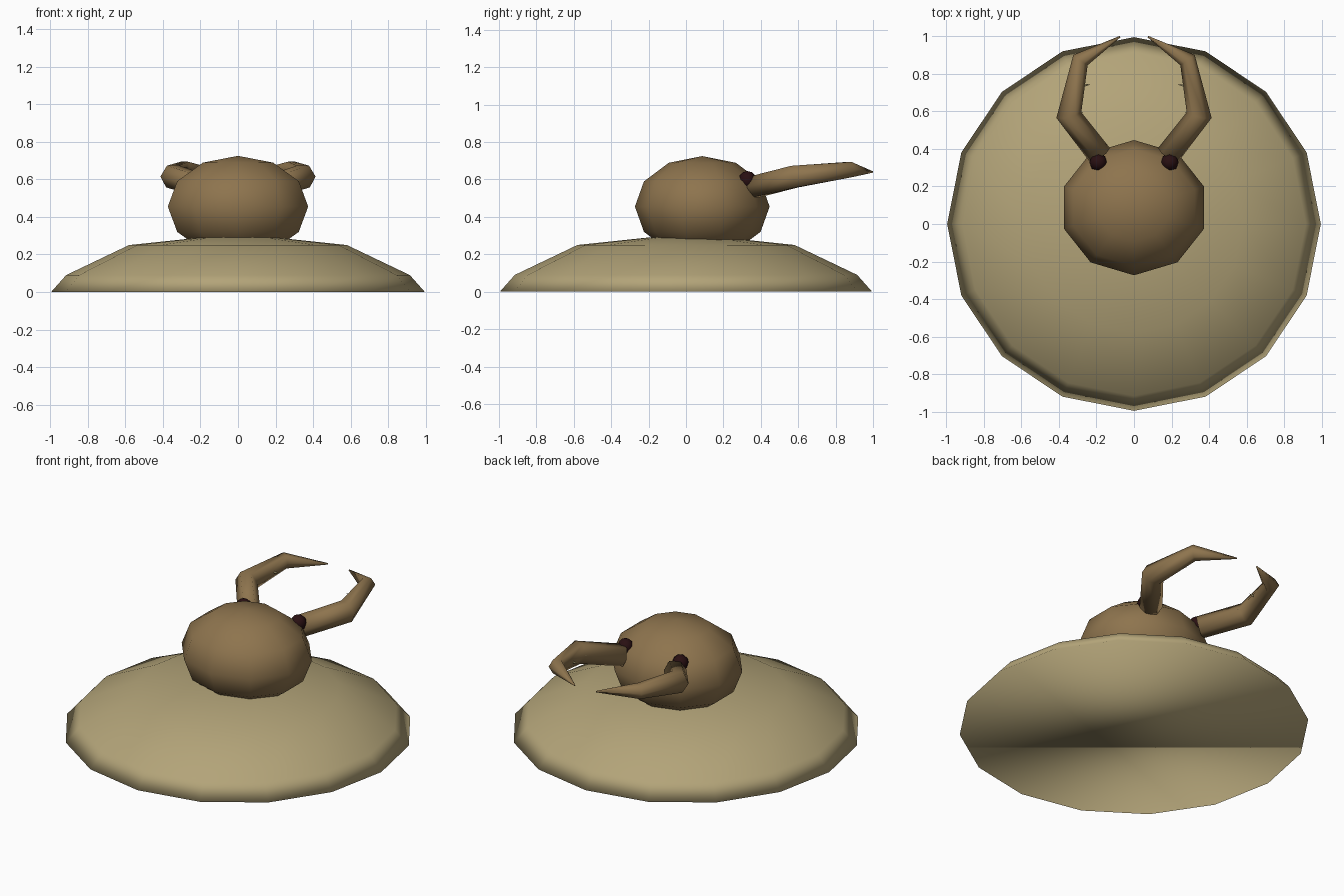
import bpy, bmesh, math
from mathutils import Vector, Matrix

if "Cube" in bpy.data.objects:
    bpy.data.objects.remove(bpy.data.objects["Cube"])


def material(name, rgb):
    m = bpy.data.materials.new(name)
    m.diffuse_color = (*rgb, 1)
    m.use_nodes = True
    m.node_tree.nodes["Principled BSDF"].inputs["Base Color"].default_value = m.diffuse_color
    return m


TAN = material("sand_tan", (0.45, 0.37, 0.19))
BROWN = material("shell_brown", (0.27, 0.175, 0.076))
DARK = material("eye_dark_red", (0.022, 0.005, 0.006))


def finish(name, bm, mat, smooth=True):
    bmesh.ops.recalc_face_normals(bm, faces=bm.faces[:])
    for f in bm.faces:
        f.smooth = smooth
    me = bpy.data.meshes.new(name)
    bm.to_mesh(me)
    bm.free()
    me.materials.append(mat)
    ob = bpy.data.objects.new(name, me)
    bpy.context.collection.objects.link(ob)
    return ob


def skin(bm, rings):
    """Join equal-length rings of vertices with quads."""
    for a, b in zip(rings, rings[1:]):
        n = len(a)
        for i in range(n):
            j = (i + 1) % n
            bm.faces.new((a[i], a[j], b[j], b[i]))


# Sand mound: 16-sided dome with a flat closed base
bm = bmesh.new()
rings = []
for r, z in [(0.995, 0), (0.915, 0.09), (0.58, 0.25), (0.2, 0.29)]:
    rings.append([bm.verts.new((r * math.cos(math.tau * i / 16),
                                r * math.sin(math.tau * i / 16), z)) for i in range(16)])
skin(bm, rings)
bm.faces.new(rings[0])
apex = bm.verts.new((0, 0, 0.295))
for i in range(16):
    bm.faces.new((rings[-1][i], rings[-1][(i + 1) % 16], apex))
finish("mound", bm, TAN)

# Head: low-poly ellipsoid with a corner facing front and back
bm = bmesh.new()
rings = []
for lat in (-60, -30, 0, 30, 60):
    c, s = math.cos(math.radians(lat)), math.sin(math.radians(lat))
    rings.append([bm.verts.new((0.393 * c * math.sin(math.tau * i / 10),
                                0.087 + 0.36 * c * math.cos(math.tau * i / 10),
                                0.455 + 0.27 * s)) for i in range(10)])
skin(bm, rings)
for ring, z in ((rings[0], 0.185), (rings[-1], 0.725)):
    pole = bm.verts.new((0, 0.087, z))
    for i in range(10):
        bm.faces.new((ring[i], ring[(i + 1) % 10], pole))
finish("head", bm, BROWN)

# Jaw path: centre point and radius at each joint
JAW = [((0.18, 0.365, 0.56), 0.065), ((0.347, 0.58, 0.615), 0.068),
       ((0.285, 0.873, 0.653), 0.047), ((0.074, 0.998, 0.64), 0.004)]


def jaw(side, name):
    bm = bmesh.new()
    pts = [Vector((side * p[0], p[1], p[2])) for p, _ in JAW]
    rings = []
    for k, p in enumerate(pts):
        d = Vector((0, 0, 0))
        if k > 0:
            d += (p - pts[k - 1]).normalized()
        if k < len(pts) - 1:
            d += (pts[k + 1] - p).normalized()
        u = d.cross(Vector((0, 0, 1))).normalized()
        v = u.cross(d).normalized()
        r = JAW[k][1]
        rings.append([bm.verts.new(p + r * (math.cos(math.tau * i / 6) * u
                                            + math.sin(math.tau * i / 6) * v)) for i in range(6)])
    skin(bm, rings)
    bm.faces.new(rings[0])
    bm.faces.new(rings[-1])
    finish(name, bm, BROWN)


def thorn(side, name, base, tip, r):
    bm = bmesh.new()
    b = Vector((side * base[0], base[1], base[2]))
    ring = [bm.verts.new(b + Vector((0, r * math.cos(a), r * math.sin(a))))
            for a in (0, math.pi / 2, math.pi, 1.5 * math.pi)]
    t = bm.verts.new((side * tip[0], tip[1], tip[2]))
    for i in range(4):
        bm.faces.new((ring[i], ring[(i + 1) % 4], t))
    bm.faces.new(ring)
    finish(name, bm, TAN)


for side, label in ((-1, "left"), (1, "right")):
    jaw(side, label + "_jaw")
    # Two small thorns on the inner edge of each jaw
    thorn(side, label + "_rear_thorn", (0.31, 0.59, 0.615), (0.27, 0.592, 0.615), 0.012)
    thorn(side, label + "_front_thorn", (0.28, 0.738, 0.635), (0.232, 0.742, 0.635), 0.012)
    # Eye set at the base of the jaw
    bm = bmesh.new()
    bmesh.ops.create_uvsphere(bm, u_segments=8, v_segments=6, radius=0.048,
                              matrix=Matrix.Translation((side * 0.19, 0.328, 0.597)))
    finish(label + "_eye", bm, DARK)
